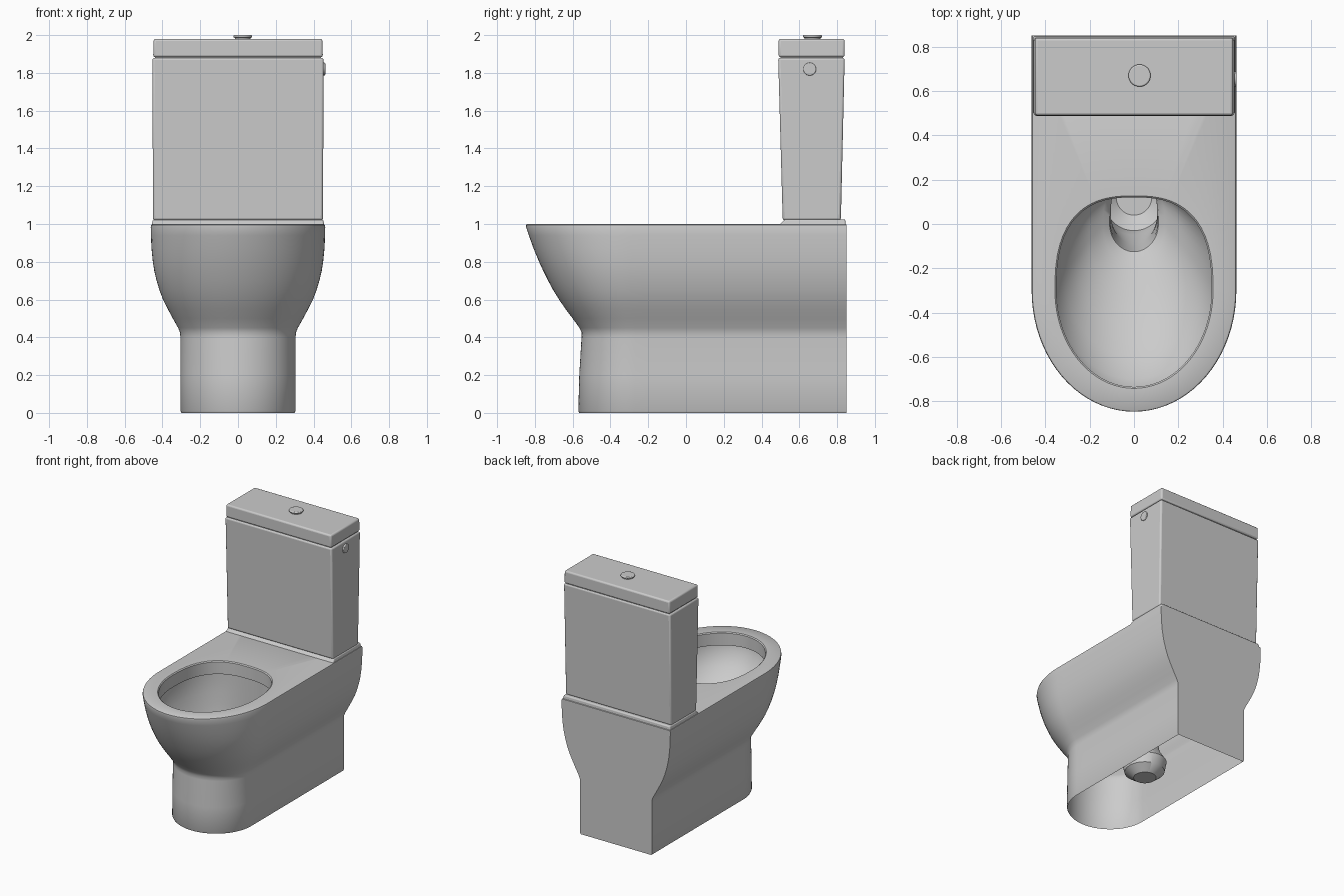
import bpy, bmesh, math
from mathutils import Matrix

if "Cube" in bpy.data.objects:
    bpy.data.objects.remove(bpy.data.objects["Cube"])

# Glazed ceramic colour
ceramic = bpy.data.materials.new("grey ceramic")
ceramic.use_nodes = True
colour = (0.6, 0.6, 0.6, 1)
ceramic.diffuse_color = colour
ceramic.node_tree.nodes["Principled BSDF"].inputs["Base Color"].default_value = colour


def finish(name, bm, bevel=0, angle=35):
    bmesh.ops.recalc_face_normals(bm, faces=bm.faces)
    mesh = bpy.data.meshes.new(name)
    bm.to_mesh(mesh)
    bm.free()
    obj = bpy.data.objects.new(name, mesh)
    bpy.context.collection.objects.link(obj)
    mesh.materials.append(ceramic)
    if bevel:
        mod = obj.modifiers.new("soft edges", "BEVEL")
        mod.width, mod.segments, mod.limit_method = bevel, 3, "ANGLE"
    bpy.ops.object.select_all(action="DESELECT")
    obj.select_set(True)
    bpy.context.view_layer.objects.active = obj
    bpy.ops.object.shade_smooth_by_angle(angle=math.radians(angle))
    return obj


def frustum(name, bottom, top, bevel):
    """Box between two rectangles, each (half width, front y, back y, z)."""
    bm = bmesh.new()
    verts = [bm.verts.new(p) for w, f, b, z in (bottom, top)
             for p in ((-w, f, z), (w, f, z), (w, b, z), (-w, b, z))]
    bmesh.ops.convex_hull(bm, input=verts)
    bmesh.ops.dissolve_limit(bm, angle_limit=0.01, verts=bm.verts, edges=bm.edges)
    return finish(name, bm, bevel)


def disc(name, radius, depth, matrix, bevel):
    bm = bmesh.new()
    bmesh.ops.create_cone(bm, cap_ends=True, segments=40, radius1=radius,
                          radius2=radius, depth=depth, matrix=matrix)
    return finish(name, bm, bevel)


BACK = 0.85


def u_outline(w, front, inset=0):
    """Flat back, straight sides and an elliptical front, counterclockwise."""
    yc = -0.3 + (w - 0.46) * -0.2
    back = BACK - inset
    pts = [(w - 2 * w * i / 12, back) for i in range(12)]
    pts += [(-w, back + (yc - back) * i / 16) for i in range(16)]
    for i in range(40):
        a = math.pi + math.pi * i / 40
        pts.append((w * math.cos(a), yc + (yc - front) * math.sin(a)))
    pts += [(w, yc + (back - yc) * i / 16) for i in range(16)]
    return pts


# Directions that match the bowl points to the outer points
angles = [math.atan2(y + 0.3, x) for x, y in u_outline(0.46, -0.85)]


def egg_outline(w, front, yc, back, n):
    """Round front half and squarer back half about the centre yc."""
    pts = []
    for a in angles:
        dx, dy = math.cos(a), math.sin(a)
        b, p = (back - yc, n) if dy > 0 else (yc - front, 2)
        r = (abs(dx / w) ** p + abs(dy / b) ** p) ** (-1 / p)
        pts.append((r * dx, yc + r * dy))
    return pts


# Pedestal, rim and bowl as one continuous skin, open underneath
outer = [  # z, half width, front y
    (0, .30, -.565), (.01, .305, -.57), (.2, .305, -.565), (.4, .305, -.553),
    (.425, .307, -.552), (.45, .317, -.564), (.5, .345, -.6), (.55, .372, -.638),
    (.6, .397, -.672), (.65, .416, -.703), (.7, .431, -.73), (.75, .443, -.755),
    (.8, .451, -.778), (.87, .458, -.807), (.94, .461, -.832), (.985, .462, -.847),
    (.996, .459, -.846), (1, .452, -.84)]
inner = [  # z, half width, front y, centre y, back y, squareness
    (1, .357, -.742, -.3, .127, 2.6), (.993, .35, -.735, -.3, .12, 2.6),
    (.9, .35, -.735, -.3, .12, 2.6), (.9, .385, -.77, -.3, .155, 2.6),
    (.84, .383, -.76, -.3, .155, 2.6), (.75, .36, -.7, -.27, .155, 2.6),
    (.66, .315, -.6, -.22, .155, 2.6), (.58, .26, -.46, -.15, .155, 2.8),
    (.52, .2, -.32, -.07, .155, 3), (.475, .14, -.19, 0, .16, 3),
    (.45, .11, -.125, 0, .165, 4), (.43, .105, -.118, 0, .17, 4),
    (.28, .105, -.09, .05, .22, 3), (.2, .15, -.05, .12, .28, 2),
    (.13, .14, -.03, .12, .26, 2), (.08, .08, .04, .12, .2, 2)]
bm = bmesh.new()
rings = [[bm.verts.new((x, y, z)) for x, y in u_outline(w, f, 0.006 if z == 1 else 0)]
         for z, w, f in outer]
rings += [[bm.verts.new((x, y, z)) for x, y in egg_outline(*shape)]
          for z, *shape in inner]
for lower, upper in zip(rings, rings[1:]):
    for i in range(len(lower)):
        j = (i + 1) % len(lower)
        bm.faces.new((lower[i], lower[j], upper[j], upper[i]))
bm.faces.new(rings[-1])
finish("pedestal_and_bowl", bm)

# Raised shelf with a sloped front that carries the tank
frustum("tank_shelf", (.458, .49, .847, .99), (.45, .525, .843, 1.025), .008)

# Tank widening upward in depth, and its lid
frustum("tank", (.45, .512, .82, 1.02), (.453, .488, .84, 1.88), .012)
frustum("tank_lid_seat", (.44, .5, .83, 1.87), (.44, .5, .83, 1.89), 0)
frustum("tank_lid", (.449, .49, .84, 1.883), (.447, .49, .84, 1.98), .012)

# Flush button on the lid and round inlet cap on the tank side
disc("flush_button_collar", .042, .02, Matrix.Translation((.025, .67, 1.98)), 0)
disc("flush_button", .05, .014, Matrix.Translation((.025, .67, 1.993)), .006)
disc("inlet_cap", .034, .03,
     Matrix.Translation((.447, .655, 1.82)) @ Matrix.Rotation(math.pi / 2, 4, "Y"), .005)
